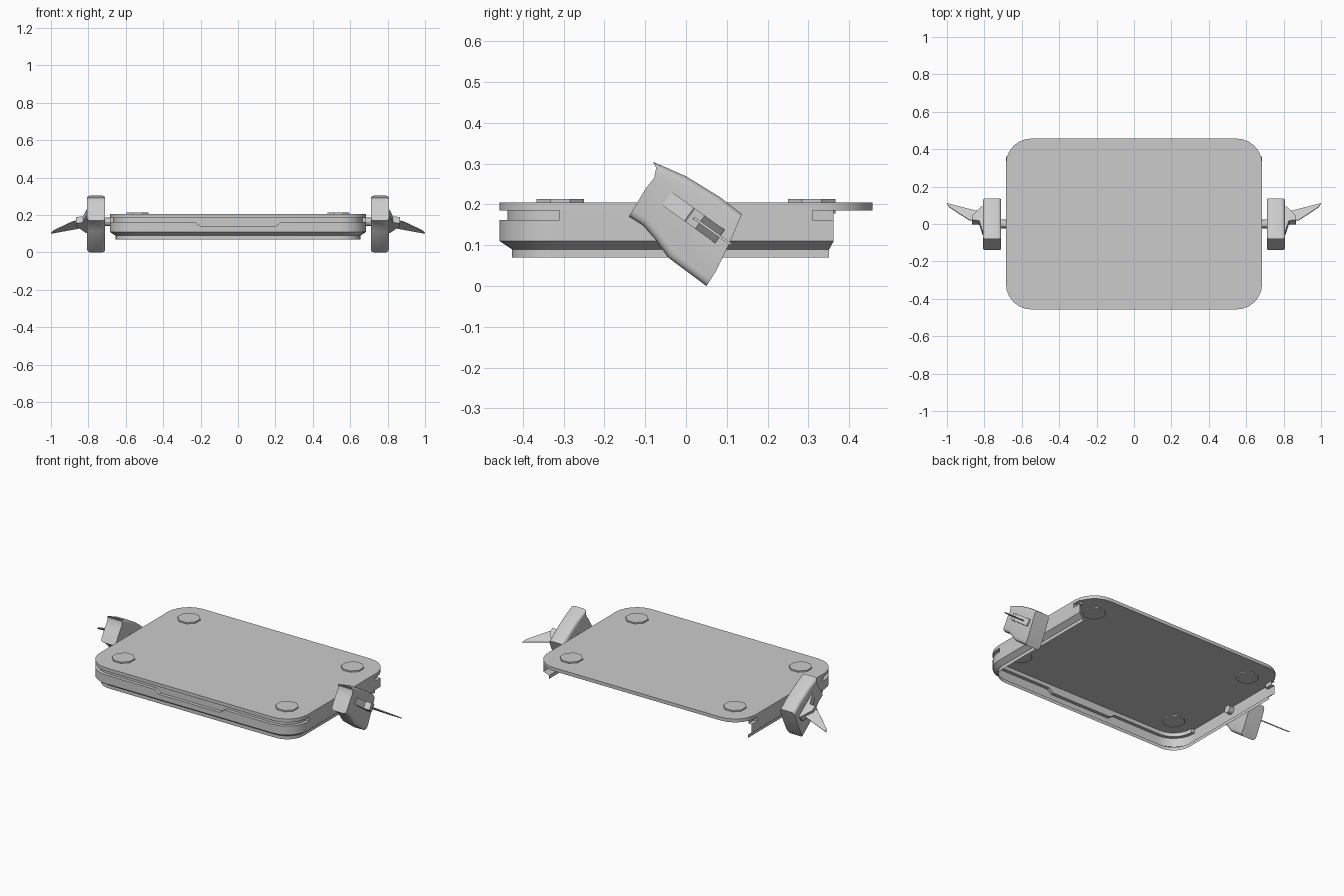
import bpy, bmesh, math
from mathutils import Vector

if "Cube" in bpy.data.objects:
    bpy.data.objects.remove(bpy.data.objects["Cube"])


def finish(name, bm, mirror=(False, False), angle=30):
    """Turn a bmesh into a named object, optionally mirrored in x / y."""
    me = bpy.data.meshes.new(name)
    bm.to_mesh(me)
    bm.free()
    ob = bpy.data.objects.new(name, me)
    bpy.context.collection.objects.link(ob)
    if any(mirror):
        m = ob.modifiers.new("mirror", 'MIRROR')
        m.use_axis = (mirror[0], mirror[1], False)
        m.merge_threshold = 0.0005
    bpy.ops.object.select_all(action='DESELECT')
    ob.select_set(True)
    bpy.context.view_layer.objects.active = ob
    bpy.ops.object.shade_smooth_by_angle(angle=math.radians(angle))
    return ob


def prism(points, step):
    """Closed solid: polygon of 3D points extruded by a vector."""
    bm = bmesh.new()
    face = bm.faces.new([bm.verts.new(p) for p in points])
    ext = bmesh.ops.extrude_face_region(bm, geom=[face], use_keep_orig=True)
    moved = [v for v in ext['geom'] if isinstance(v, bmesh.types.BMVert)]
    bmesh.ops.translate(bm, verts=moved, vec=Vector(step))
    bmesh.ops.recalc_face_normals(bm, faces=bm.faces)
    return bm


HX, HY, R, SEG = 0.685, 0.457, 0.137, 6

# Rounded top plate
outline = []
for k, (sx, sy) in enumerate([(1, 1), (-1, 1), (-1, -1), (1, -1)]):
    for i in range(SEG + 1):
        a = math.radians(90 * k + 90 * i / SEG)
        outline.append((sx * (HX - R) + R * math.cos(a),
                        sy * (HY - R) + R * math.sin(a), 0.185))
finish("top_plate", prism(outline, (0, 0, 0.02)))

# Four octagonal pads
ring = [(0.538 + 0.063 * math.cos(math.radians(22.5 + 45 * i)),
         0.308 + 0.063 * math.sin(math.radians(22.5 + 45 * i)), 0.178) for i in range(8)]
finish("corner_pads", prism(ring, (0, 0, 0.035)), (True, True))

# Skirt around front and sides: a folded sheet with a groove, open at back and below
# station: x, y, outward normal x, y, groove depth, groove lower height
stations = [(0, -HY, 0, -1, .02, .14), (.2, -HY, 0, -1, .02, .14), (.23, -HY, 0, -1, .02, .162)]
for i in range(SEG + 1):
    a = math.radians(-90 + 90 * i / SEG)
    c, s = math.cos(a), math.sin(a)
    stations.append((HX - R + R * c, -HY + R + R * s, c, s, .02, .162))
for y, g in [(-.31, .02), (-.31, 0), (.31, 0), (.31, .02), (.362, .02)]:
    stations.append((HX, y, 1, 0, g, .162))

bm = bmesh.new()
cols = []
for n, (x, y, nx, ny, g, zl) in enumerate(stations):
    col = []
    for d, z in [(0, .185), (g, .185), (g, zl), (0, zl), (0, .11), (.03, .09), (.03, .07)]:
        back = .011 if n == len(stations) - 1 and z < .1 else 0
        col.append(bm.verts.new((x - nx * d, y - ny * d - back, z)))
    cols.append(col)
for a, b in zip(cols, cols[1:]):
    for i in range(len(a) - 1):
        bm.faces.new((a[i], b[i], b[i + 1], a[i + 1]))
bmesh.ops.remove_doubles(bm, verts=bm.verts, dist=1e-5)
bmesh.ops.recalc_face_normals(bm, faces=bm.faces)
if sum(f.normal.y * f.calc_area() for f in bm.faces) > 0:
    bmesh.ops.reverse_faces(bm, faces=bm.faces)
finish("skirt", bm, (True, False))

# Pivot pins
pin = [(0.655, .023 * math.cos(math.tau * i / 12), .165 + .023 * math.sin(math.tau * i / 12))
       for i in range(12)]
finish("pivot_pins", prism(pin, (0.065, 0, 0)), (True, False))

# Tilted side pods: side profile (y, z), long edges rounded
profile = [(-.08, .304), (0, .269), (.083, .218), (.137, .176),
           (.108, .108), (.074, .037), (.05, 0),
           (-.044, .07), (-.076, .115), (-.105, .148), (-.14, .17),
           (-.098, .24), (-.078, .265), (-.073, .29)]
X0, X1 = .71, .807
bm = prism([(X0, y, z) for y, z in profile], (X1 - X0, 0, 0))
pts = [Vector(p) for p in profile]
n = len(pts)
long_mids = [(pts[i] + pts[(i + 1) % n]) / 2 for i in (0, 1, 2, 6, 7, 8, 9)]
edges = []
for e in bm.edges:
    a, b = (v.co for v in e.verts)
    m = (a + b) / 2
    if abs(a.x - b.x) < 1e-5 and any((Vector((m.y, m.z)) - q).length < 1e-4 for q in long_mids):
        edges.append(e)
bmesh.ops.bevel(bm, geom=edges, offset=.018, segments=3, profile=.5, affect='EDGES')
finish("side_pods", bm, (True, False), 35)

# Wing mount and wing lie in the tilted frame of the pod
ANG = math.radians(-35.6)
AX = Vector((0, math.cos(ANG), math.sin(ANG)))
NO = Vector((0, -math.sin(ANG), math.cos(ANG)))
ORG = Vector((0, .018, .168))


def tilted(name, plan, thick):
    """Extrude a plan of (x, distance along pod axis) across the pod normal."""
    base = [ORG + Vector((x, 0, 0)) + AX * s - NO * thick / 2 for x, s in plan]
    finish(name, prism(base, NO * thick), (True, False))


tilted("wing_mounts", [(.80, -.08), (.81, -.08), (.828, -.013), (.865, -.01),
                       (.865, .02), (.815, .08), (.80, .08)], .04)
tilted("wings", [(.82, 0), (.88, .002), (.988, .09), (1.0, .113), (.92, .088), (.82, .057)], .006)
